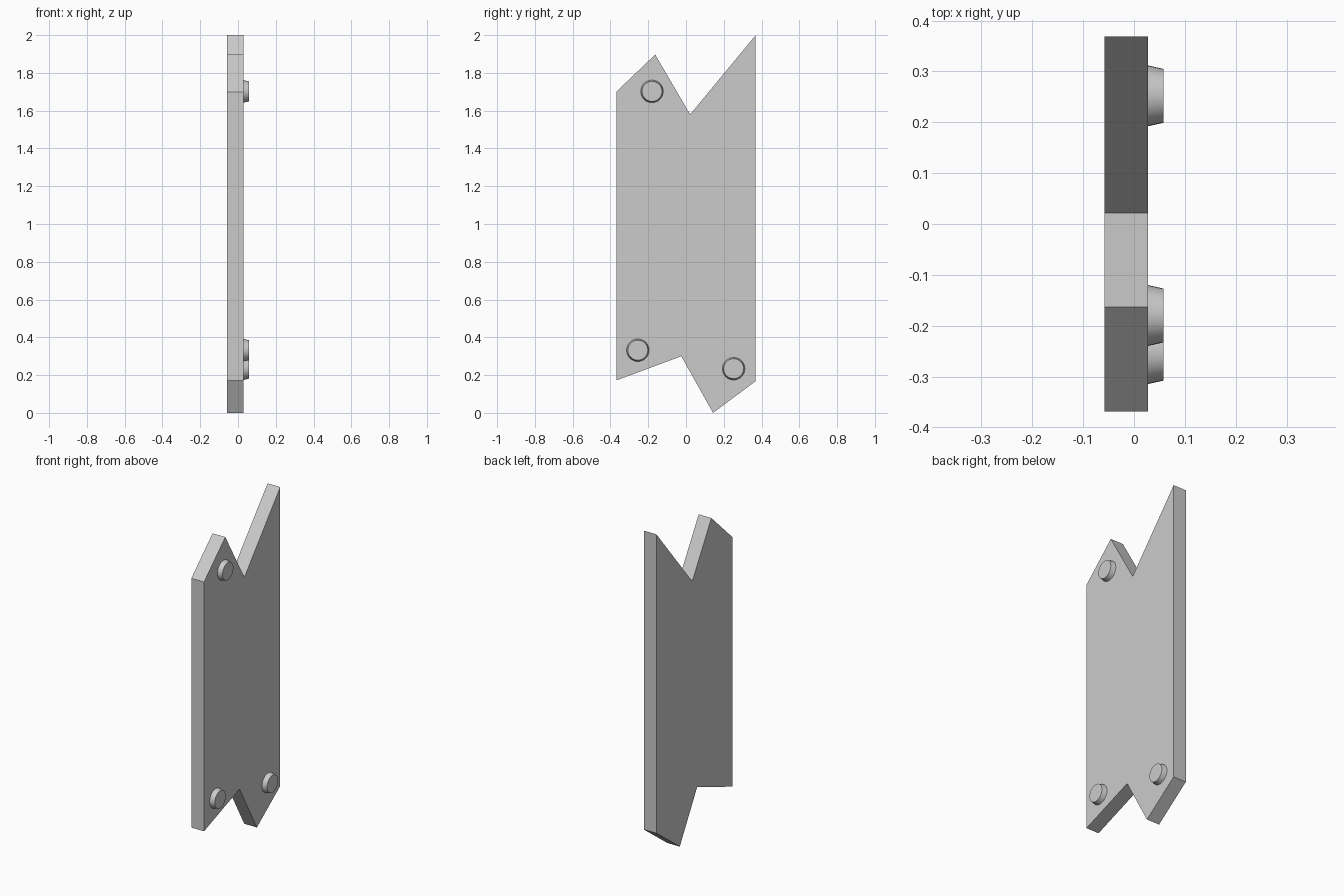
import bpy, bmesh, math
from mathutils import Matrix

if "Cube" in bpy.data.objects:
    bpy.data.objects.remove(bpy.data.objects["Cube"])

X_BACK, X_FACE, X_TIP = -0.058, 0.028, 0.058


def make_object(name, bm):
    bmesh.ops.recalc_face_normals(bm, faces=bm.faces)
    mesh = bpy.data.meshes.new(name)
    bm.to_mesh(mesh)
    bm.free()
    obj = bpy.data.objects.new(name, mesh)
    bpy.context.collection.objects.link(obj)
    return obj


# Broken plank: jagged (y, z) outline extruded along x
outline = [(-0.369, 0.172), (-0.025, 0.30), (0.143, 0.0), (0.369, 0.168),
           (0.369, 2.0), (0.022, 1.58), (-0.163, 1.897), (-0.369, 1.70)]
bm = bmesh.new()
face = bm.faces.new([bm.verts.new((X_BACK, y, z)) for y, z in outline])
ext = bmesh.ops.extrude_face_region(bm, geom=[face])
bmesh.ops.translate(bm, vec=(X_FACE - X_BACK, 0, 0),
                    verts=[g for g in ext["geom"] if isinstance(g, bmesh.types.BMVert)])
make_object("broken_plank", bm)


# Tapered nail heads on the +x face, sunk slightly into the plank
def nail_head(name, y, z):
    sink = 0.01
    depth = X_TIP - X_FACE + sink
    bm = bmesh.new()
    bmesh.ops.create_cone(
        bm, cap_ends=True, segments=32, radius1=0.062, radius2=0.053, depth=depth,
        matrix=Matrix.Translation((X_TIP - depth / 2, y, z)) @ Matrix.Rotation(math.pi / 2, 4, 'Y'))
    obj = make_object(name, bm)
    bpy.ops.object.select_all(action='DESELECT')
    obj.select_set(True)
    bpy.context.view_layer.objects.active = obj
    bpy.ops.object.shade_smooth_by_angle(angle=math.radians(30))


for name, y, z in [("top_nail", -0.18, 1.702), ("lower_left_nail", -0.255, 0.332),
                   ("lower_right_nail", 0.252, 0.234)]:
    nail_head(name, y, z)
